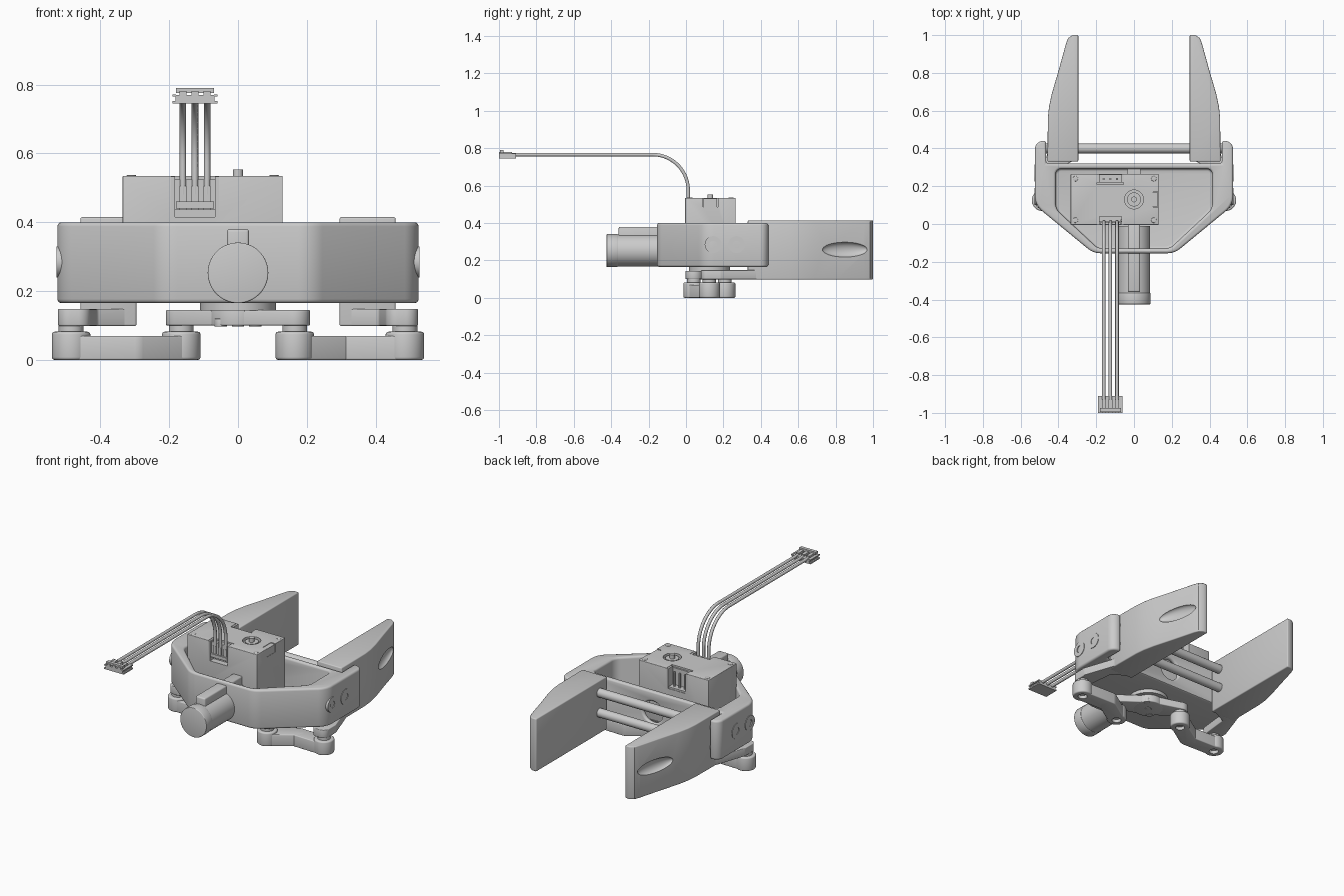
import bpy, bmesh, math
from mathutils import Vector, Matrix

if "Cube" in bpy.data.objects:
    bpy.data.objects.remove(bpy.data.objects["Cube"])


def bake(ob):
    dg = bpy.context.evaluated_depsgraph_get()
    dg.update()
    me = bpy.data.meshes.new_from_object(ob.evaluated_get(dg))
    ob.modifiers.clear()
    ob.data = me


def bevel(ob, w, seg=3):
    m = ob.modifiers.new("bevel", 'BEVEL')
    m.width, m.segments, m.limit_method, m.angle_limit = w, seg, 'ANGLE', math.radians(40)
    bake(ob)
    return ob


def cut(ob, *cutters):
    for c in cutters:
        m = ob.modifiers.new("cut", 'BOOLEAN')
        m.operation, m.solver, m.object = 'DIFFERENCE', 'EXACT', c
    bake(ob)
    for c in cutters:
        bpy.data.objects.remove(c)
    return ob


def make(name, bm):
    bmesh.ops.recalc_face_normals(bm, faces=bm.faces)
    me = bpy.data.meshes.new(name)
    bm.to_mesh(me)
    bm.free()
    ob = bpy.data.objects.new(name, me)
    bpy.context.collection.objects.link(ob)
    return ob


def prism(name, pts, z0, z1, bev=0):
    bm = bmesh.new()
    f = bm.faces.new([bm.verts.new((x, y, z0)) for x, y in pts])
    top = bmesh.ops.extrude_face_region(bm, geom=[f])['geom']
    bmesh.ops.translate(bm, vec=(0, 0, z1 - z0), verts=[v for v in top if isinstance(v, bmesh.types.BMVert)])
    ob = make(name, bm)
    return bevel(ob, bev) if bev else ob


def box(name, x0, x1, y0, y1, z0, z1, bev=0):
    return prism(name, [(x0, y0), (x1, y0), (x1, y1), (x0, y1)], z0, z1, bev)


def cyl(name, a, b, r, bev=0, seg=40):
    a, b = Vector(a), Vector(b)
    bm = bmesh.new()
    rot = (b - a).to_track_quat('Z', 'Y').to_matrix().to_4x4()
    bmesh.ops.create_cone(bm, cap_ends=True, segments=seg, radius1=r, radius2=r,
                          depth=(b - a).length, matrix=Matrix.Translation((a + b) / 2) @ rot)
    ob = make(name, bm)
    return bevel(ob, bev) if bev else ob


def rounded(pts, radii, seg=10):
    """Fillet every corner of a polygon; radii repeat forwards."""
    out = []
    for i, p in enumerate(pts):
        p, r = Vector(p), radii[i % len(radii)]
        a, b = (Vector(pts[i - 1]) - p).normalized(), (Vector(pts[(i + 1) % len(pts)]) - p).normalized()
        half = a.angle(b) / 2
        c = p + (a + b).normalized() * r / math.sin(half)
        s, e = p + a * r / math.tan(half) - c, p + b * r / math.tan(half) - c
        for k in range(seg + 1):
            out.append(tuple(c + s.slerp(e, k / seg).normalized() * r))
    return out


def capsule(p, q, r1, r2, n=16):
    p, q = Vector(p), Vector(q)
    t = math.atan2(q.y - p.y, q.x - p.x)
    pts = []
    for c, r, t0 in ((p, r1, t + math.pi / 2), (q, r2, t - math.pi / 2)):
        pts += [(c.x + r * math.cos(t0 + math.pi * k / n), c.y + r * math.sin(t0 + math.pi * k / n)) for k in range(n + 1)]
    return pts


def mirrored(half):
    return half + [(-x, y) for x, y in reversed(half)]


# Housing: tray with open pocket and a notch for the jaws
housing = prism("housing", rounded(mirrored([(.525, .44), (.525, .10), (.215, -.155)]),
                                   (.045, .11, .11, .11, .11, .045)), .165, .40)
cut(housing, box("notch", -.465, .465, .32, .6, 0, .6))
cut(housing, prism("pocket", rounded(mirrored([(.415, .292), (.415, .08), (.19, -.13)]),
                                     (.03, .07, .07, .07, .07, .03)), .2, .6),
    cyl("front_hole", (0, .27, .275), (0, .36, .275), .065))
bevel(housing, .012)

# Side screws, nearly flush
for s in (-1, 1):
    for y in (.145, .27):
        screw = cyl("side_screw", (s * .50, y, .285), (s * .528, y, .285), .045)
        cut(screw, cyl("socket", (s * .515, y, .285), (s * .56, y, .285), .02, seg=24))

# Guide rods
for z in (.225, .345):
    cyl("guide_rod", (-.47, .40, z), (.47, .40, z), .026)

# Rear barrel and its key
cyl("rear_barrel", (0, -.37, .253), (0, -.01, .253), .086, seg=64)
cyl("barrel_cap", (0, -.425, .253), (0, -.365, .253), .088, .004, 64)
box("barrel_key", -.032, .032, -.36, 0, .28, .38, .008)
box("front_key", -.035, .035, .26, .295, .3, .375)

# Servo with connector recesses
servo = box("servo", -.335, .13, -.005, .265, .19, .535, .003)
cut(servo, box("c1", -.195, -.055, -.1, .04, .415, .6), box("c2", -.195, -.055, .21, .4, .415, .6),
    box("c3", .1, .2, .09, .17, .485, .6), cyl("c4", (0, .13, .515), (0, .13, .6), .05))
box("servo_side_plug", .1, .128, .093, .167, .48, .532)
cyl("shaft_ring", (0, .13, .51), (0, .13, .53), .037)
cyl("shaft_peg", (0, .13, .51), (0, .13, .553), .015)
for x in (-.31, .105):
    for y in (.02, .24):
        cyl("servo_screw", (x, y, .52), (x, y, .537), .014, .002, 20)

# Connector sockets on the servo, pins at the back
for y0, y1 in ((.03, .045), (.205, .22)):
    box("socket_wall", -.195, -.055, y0, y1, .415, .525)
for x in (-.195, -.067):
    for y in (-.005, .22):
        box("socket_side", x, x + .012, y, y + .045, .415, .533)
box("socket_floor", -.19, -.06, .22, .262, .415, .425)
WIRES = (-.16, -.125, -.09)
for x in WIRES:
    cyl("socket_pin", (x, .238, .42), (x, .238, .51), .006, seg=10)


# Plug with one rib per wire
def plug(name, ax):
    """ax maps (depth, length) to (y, z); each part is one box."""
    def part(n, x0, x1, d0, d1, l0, l1):
        a, b = ax(d0, l0), ax(d1, l1)
        box(name + n, x0, x1, min(a[0], b[0]), max(a[0], b[0]), min(a[1], b[1]), max(a[1], b[1]))
    part("_base", -.182, -.068, .003, .025, 0, .09)
    part("_flange", -.19, -.06, .0, .008, .0, .09)
    for x in (-.19, -.07):
        part("_side_rail", x, x + .01, .02, .027, .0, .09)
    for x in WIRES:
        part("_rib", x - .01, x + .01, .02, .036, .02, .09)
    part("_bridge", -.18, -.07, .03, .045, .065, .085)


plug("cable_end_plug", lambda d, l: (-.91 - l, .745 + d))
plug("servo_plug", lambda d, l: (.03 - d * .75, .525 - l))

# Cable: three wires bending back from the servo
cu = bpy.data.curves.new("cable", 'CURVE')
cu.dimensions, cu.bevel_depth, cu.bevel_resolution, cu.use_fill_caps = '3D', .0095, 3, True
path = [(.012, .48), (.012, .55)]
path += [(-.178 + .19 * math.cos(a), .575 + .191 * math.sin(a)) for a in [math.pi / 2 * k / 14 for k in range(15)]]
path += [(-.95, .766)]
for x in WIRES:
    sp = cu.splines.new('POLY')
    sp.points.add(len(path) - 1)
    for p, (y, z) in zip(sp.points, path):
        p.co = (x, y, z, 1)
bpy.context.collection.objects.link(bpy.data.objects.new("cable", cu))

# Jaws are mirrored; the bent links are turned half a turn about the shaft
C = .125
for s, side in ((1, "right"), (-1, "left")):
    outer = [(.295, .33), (.458, .33), (.456, .56), (.45, .62), (.435, .69), (.40, .81),
             (.36, .955), (.348, .985), (.325, 1.0), (.295, 1.0)]
    jaw = prism(side + "_jaw", [(s * x, y) for x, y in outer], .098, .415, .006)
    bm = bmesh.new()
    bmesh.ops.create_uvsphere(bm, u_segments=40, v_segments=20, radius=1)
    dent = make("dent", bm)
    dent.matrix_world = (Matrix.Translation((s * .392, .85, .258)) @ Matrix.Rotation(s * .27, 4, 'Z')
                         @ Matrix.Diagonal((.03, .125, .04, 1)))
    cut(jaw, dent)
    arm = rounded([(.31, .34), (.41, .29), (.432, C - .045), (.523, C - .045), (.523, C + .06),
                   (.456, .38), (.456, .45), (.31, .45)], (.015, .015, .035, .035, .03, .015, .015, .015))
    prism(side + "_jaw_arm", [(s * x, y) for x, y in arm], .099, .148, .004)
    inner, bend, out = (s * .165, C - s * .083), (s * .30, C + s * .005), (s * .485, C)
    cuts = [(x, y) for x, y in (inner, out)]
    for n, a, b in (("inner", inner, bend), ("outer", bend, out)):
        link = prism(f"{side}_{n}_link", capsule(a, b, .048, .048), 0, .07, .005)
        cut(link, *[cyl("hole", (x, y, -.05), (x, y, .02), .026) for x, y in cuts])
    for n, (x, y) in (("inner", inner), ("outer", out)):
        boss = cyl(f"{side}_{n}_link_boss", (x, y, 0), (x, y, .082), .056, .008)
        cut(boss, cyl("hole", (x, y, -.05), (x, y, .02), .026))
        cyl(f"{side}_{n}_pivot", (x, y, .07), (x, y, .11), .036)
    # Horn arm from servo shaft to link
    prism(side + "_horn_arm", capsule((0, C), inner, .075, .045), .10, .145, .005)

# Horn disc and its screws
cyl("horn_disc", (0, C, .143), (0, C, .17), .11, seg=64)
cyl("horn_hub", (0, C, .0995), (0, C, .15), .085, .005, 64)
for dx, dy in ((0, 0), (.05, .05), (-.05, -.05)):
    cyl("horn_screw", (dx, C + dy, .097), (dx, C + dy, .12), .018, .002, 24)

# Smooth shading with sharp edges kept
for ob in bpy.context.scene.objects:
    if ob.type == 'MESH':
        ob.select_set(True)
        bpy.context.view_layer.objects.active = ob
bpy.ops.object.shade_smooth_by_angle(angle=math.radians(32))
